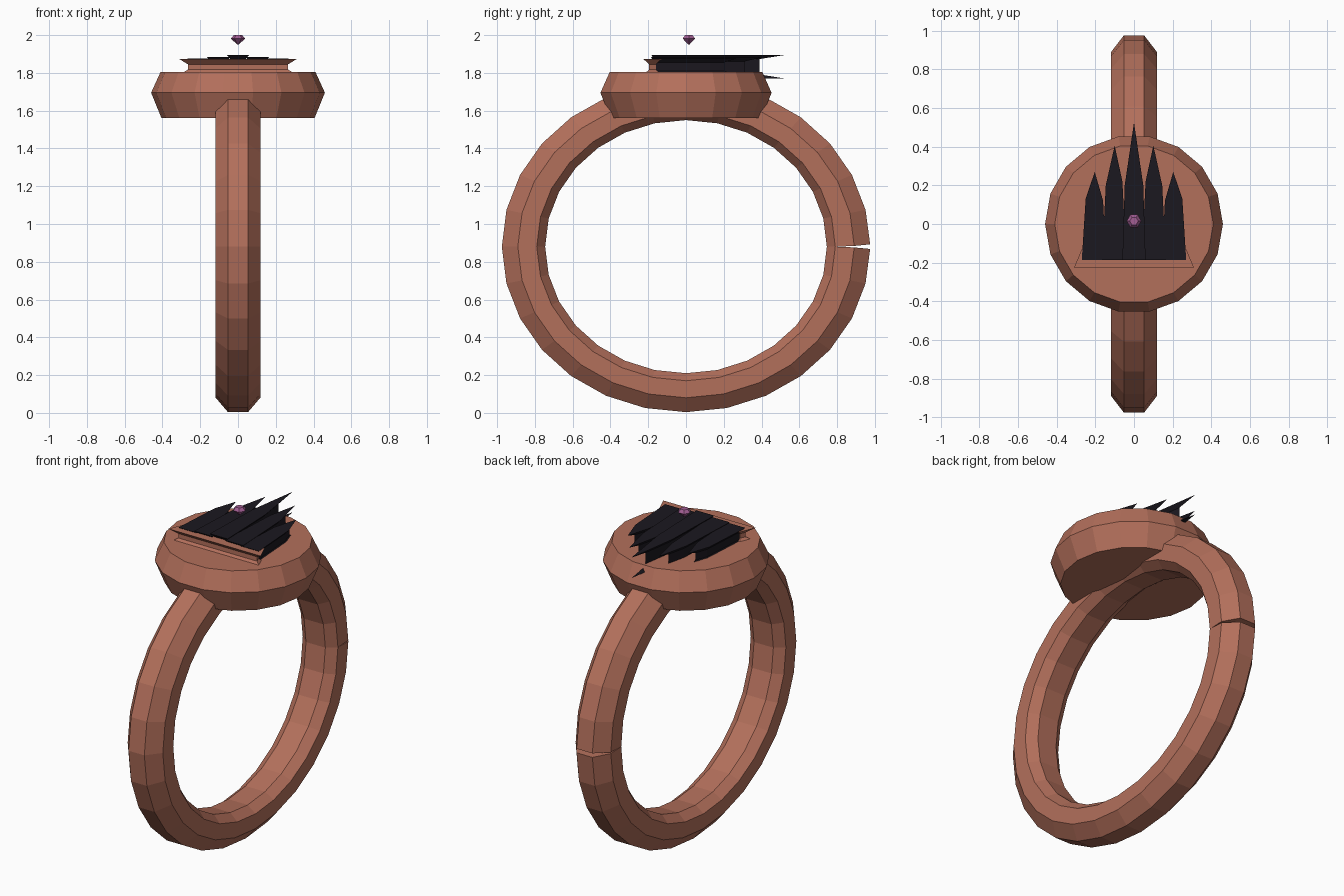
import bpy, bmesh, math
from mathutils import Vector

if "Cube" in bpy.data.objects:
    bpy.data.objects.remove(bpy.data.objects["Cube"])


def material(name, rgb):
    m = bpy.data.materials.new(name)
    m.diffuse_color = (*rgb, 1)
    m.use_nodes = True
    m.node_tree.nodes["Principled BSDF"].inputs["Base Color"].default_value = m.diffuse_color
    return m


copper = material("copper", (0.45, 0.16, 0.105))
black = material("black", (0.011, 0.009, 0.014))
violet = material("violet", (0.36, 0.11, 0.29))


def loft(name, rings, mat, cap=True):
    """Skin a stack of closed loops that share a point count."""
    bm = bmesh.new()
    loops = [[bm.verts.new(p) for p in r] for r in rings]
    n = len(loops[0])
    for a, b in zip(loops, loops[1:]):
        for i in range(n):
            j = (i + 1) % n
            bm.faces.new((a[i], a[j], b[j], b[i]))
    if cap:
        bm.faces.new(loops[0])
        bm.faces.new(loops[-1])
    bmesh.ops.recalc_face_normals(bm, faces=bm.faces)
    me = bpy.data.meshes.new(name)
    bm.to_mesh(me)
    bm.free()
    ob = bpy.data.objects.new(name, me)
    me.materials.append(mat)
    bpy.context.collection.objects.link(ob)
    return ob


def disc(r, z, n, cy=0.0):
    return [(r * math.cos(2 * math.pi * i / n), cy + r * math.sin(2 * math.pi * i / n), z)
            for i in range(n)]


def inset(pts, d):
    """Mitred inward offset of a counter-clockwise outline."""
    out = []
    for i, p in enumerate(pts):
        p = Vector(p)
        e1 = (p - Vector(pts[i - 1])).normalized()
        e2 = (Vector(pts[(i + 1) % len(pts)]) - p).normalized()
        n1, n2 = Vector((-e1.y, e1.x)), Vector((-e2.y, e2.x))
        out.append(p + (n1 + n2) * d / (1 + n1.dot(n2)))
    return out


def flared_plate(name, outline, z0, z1, d, lip, mat):
    """Plate whose waist is narrower than its top and bottom lips."""
    waist = inset(outline, d)
    levels = [(outline, z0), (waist, z0 + lip), (waist, z1 - lip), (outline, z1)]
    return loft(name, [[(p[0], p[1], z) for p in pts] for pts, z in levels], mat)


# Band: chamfered section swept round a slightly wide ellipse, with a small split at the back
section = [(0.053, 0.876), (0.118, 0.80), (0.118, 0.71), (0.065, 0.67),
           (-0.065, 0.67), (-0.118, 0.71), (-0.118, 0.80), (-0.053, 0.876)]
SEG = 28
rings = []
for k in range(SEG + 1):
    ring = []
    for x, r in section:
        a = 2 * math.pi * k / SEG
        gap = 0.014 * max(0, (r - 0.76) / 0.116)
        a += gap if k == 0 else -gap if k == SEG else 0
        ring.append((x, 1.113 * r * math.cos(a), 0.88 + r * math.sin(a)))
    rings.append(ring)
loft("band", rings, copper)

# Seat: eighteen-sided disc with a bulging rim
loft("seat", [disc(0.405, 1.56, 18), disc(0.46, 1.695, 18), disc(0.41, 1.805, 18)], copper)

# Bar across the foot of the crown
flared_plate("crown_bar", [(-0.31, -0.225), (0.31, -0.225), (0.27, -0.13), (-0.27, -0.13)],
             1.79, 1.873, 0.03, 0.028, copper)

# Crown blades: centre, then mirrored pairs
centre = [(-0.06, -0.185), (0.06, -0.185), (0.048, 0.2), (0, 0.525), (-0.048, 0.2)]
flared_plate("centre_blade", centre, 1.77, 1.895, 0.02, 0.022, black)
middle = [(0.04, -0.185), (0.165, -0.185), (0.146, 0.2), (0.1, 0.405), (0.06, 0.22)]
outer = [(0.145, -0.185), (0.27, -0.185), (0.25, 0.13), (0.203, 0.27), (0.16, 0.12)]
for label, pts, z1 in (("middle", middle, 1.883), ("outer", outer, 1.877)):
    flared_plate(label + "_blade_right", pts, 3.665 - z1, z1, 0.02, 0.022, black)
    mirrored = [(-x, y) for x, y in reversed(pts)]
    flared_plate(label + "_blade_left", mirrored, 3.665 - z1, z1, 0.02, 0.022, black)

# Small cut gem floating above the crown
loft("gem", [disc(0.004, 1.95, 6, 0.015), disc(0.038, 1.982, 6, 0.015),
             disc(0.022, 2.0, 6, 0.015)], violet)
